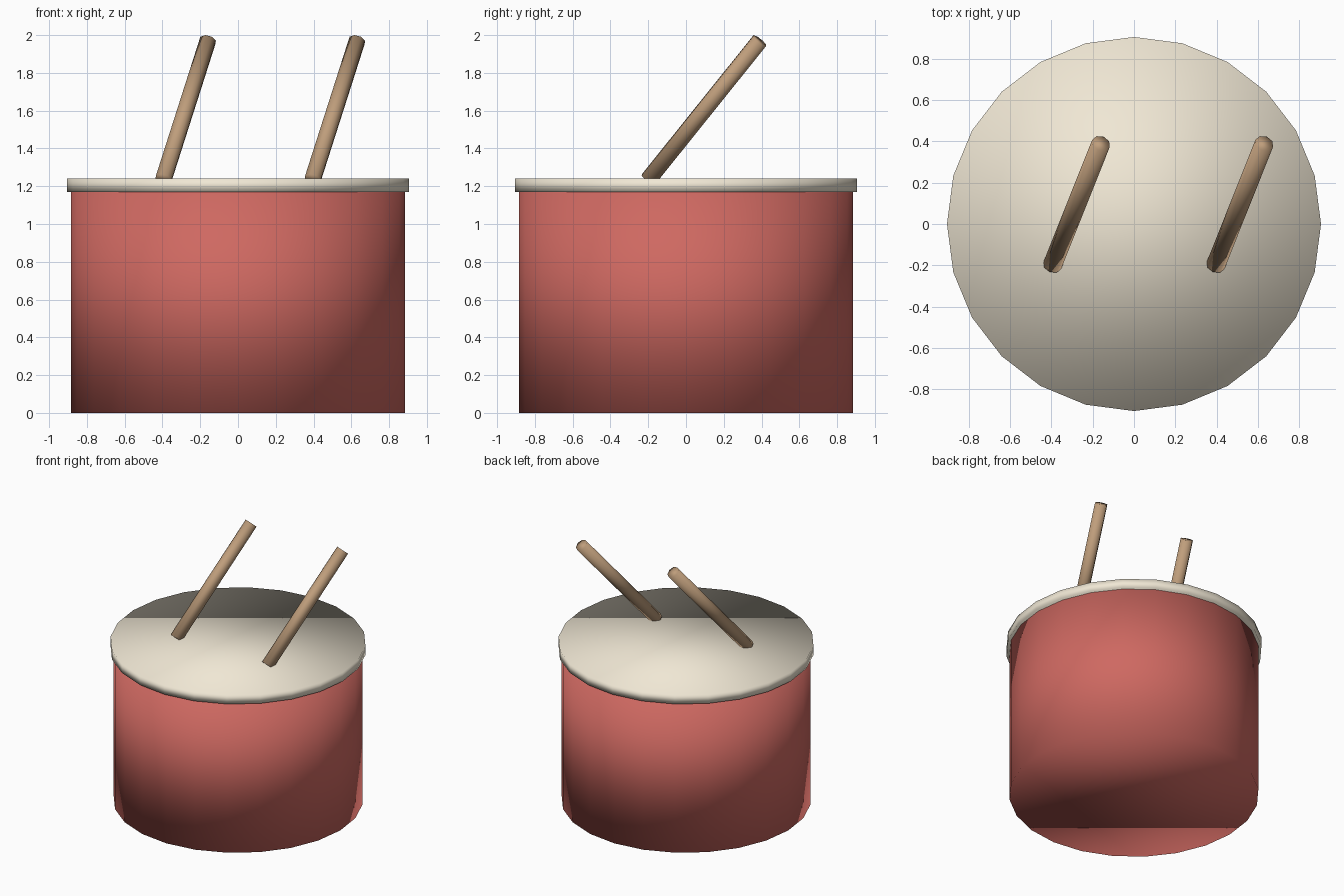
import bpy
from mathutils import Vector

if "Cube" in bpy.data.objects:
    bpy.data.objects.remove(bpy.data.objects["Cube"])


def material(name, rgb):
    m = bpy.data.materials.new(name)
    m.diffuse_color = (*rgb, 1)
    m.use_nodes = True
    m.node_tree.nodes["Principled BSDF"].inputs["Base Color"].default_value = m.diffuse_color
    return m


RED = material("red_shell", (0.62, 0.14, 0.12))
CREAM = material("cream_skin", (0.87, 0.80, 0.66))
WOOD = material("wood", (0.52, 0.34, 0.20))


def rod(name, start, end, radius, sides, mat):
    """Capped, smooth-shaded cylinder between two points."""
    start, end = Vector(start), Vector(end)
    axis = end - start
    bpy.ops.mesh.primitive_cylinder_add(
        vertices=sides, radius=radius, depth=axis.length,
        location=(start + end) / 2,
        rotation=axis.to_track_quat('Z', 'Y').to_euler())
    obj = bpy.context.object
    obj.name = name
    obj.data.materials.append(mat)
    bpy.ops.object.shade_smooth()
    return obj


# Drum shell and overhanging skin
rod("drum_shell", (0, 0, 0), (0, 0, 1.19), 0.883, 24, RED)
rod("drum_skin", (0, 0, 1.17), (0, 0, 1.24), 0.905, 24, CREAM)

# Pair of parallel sticks resting on the skin
for side, x in (("left", -0.395), ("right", 0.395)):
    rod(side + "_stick", (x, -0.20, 1.235), (x + 0.235, 0.39, 1.97),
        0.046, 8, WOOD)
